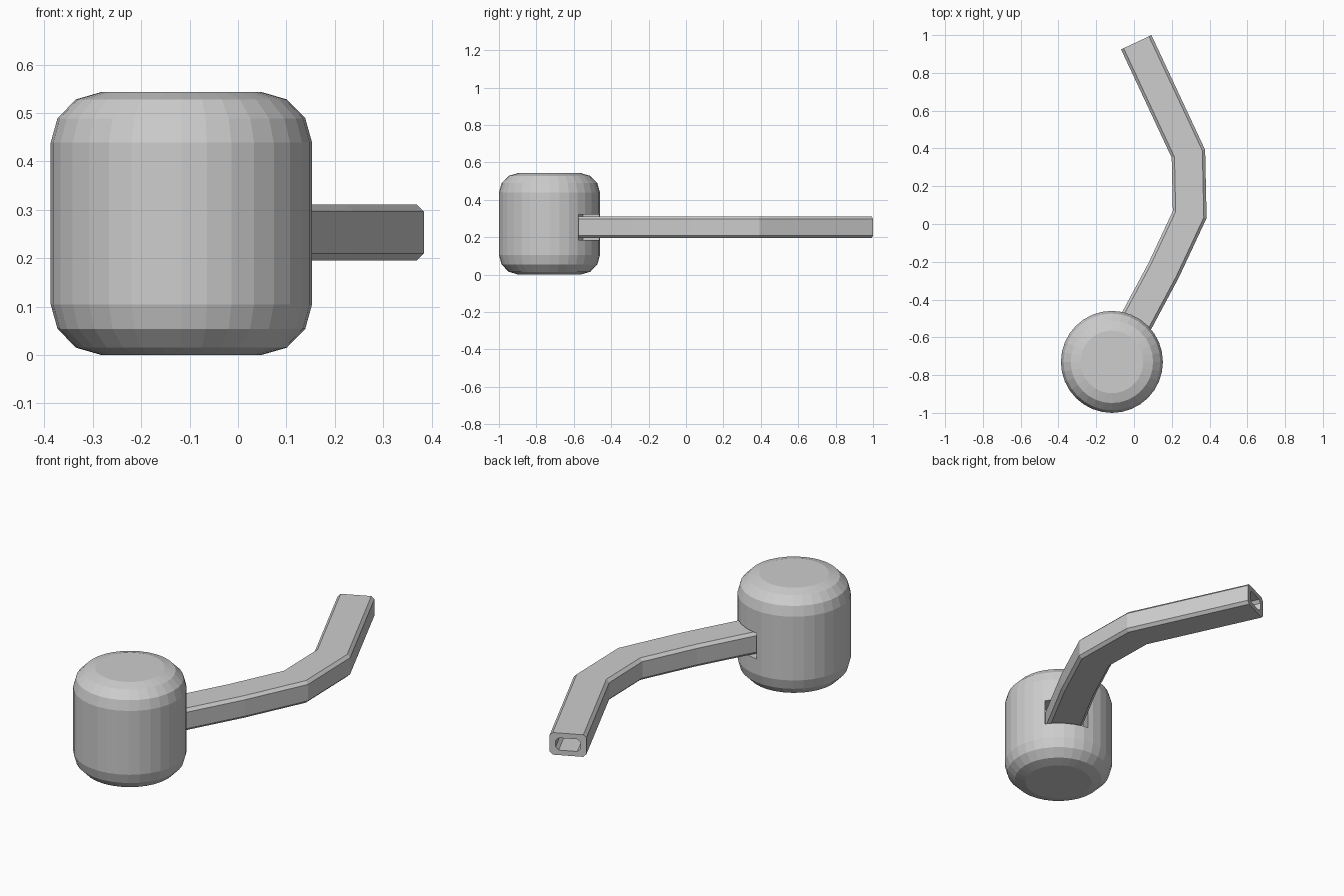
import bpy, bmesh, math
from mathutils import Vector

default = bpy.data.objects.get("Cube")
if default:
    bpy.data.objects.remove(default, do_unlink=True)

grey = bpy.data.materials.new("light_grey")
grey.use_nodes = True
colour = (0.61, 0.61, 0.61, 1)
grey.diffuse_color = colour
grey.node_tree.nodes["Principled BSDF"].inputs["Base Color"].default_value = colour


def finish(name, bm):
    bmesh.ops.recalc_face_normals(bm, faces=bm.faces)
    mesh = bpy.data.meshes.new(name)
    bm.to_mesh(mesh)
    bm.free()
    mesh.materials.append(grey)
    obj = bpy.data.objects.new(name, mesh)
    bpy.context.collection.objects.link(obj)
    return obj


def bridge(bm, a, b):
    n = len(a)
    for i in range(n):
        bm.faces.new((a[i], a[(i + 1) % n], b[(i + 1) % n], b[i]))


# Drum: a faceted cylinder with rounded rims
HEIGHT, SIDES = 0.543, 32
CENTRE = Vector((-0.117, -0.73, 0))
rim = [(0.166, 0.0), (0.218, 0.015), (0.256, 0.054), (0.27, 0.104)]
profile = rim + [(r, HEIGHT - z) for r, z in reversed(rim)]
bm = bmesh.new()
rings = []
for r, z in profile:
    angles = [math.tau * i / SIDES for i in range(SIDES)]
    rings.append([bm.verts.new(CENTRE + Vector((r * math.cos(a), r * math.sin(a), z)))
                  for a in angles])
for low, high in zip(rings, rings[1:]):
    bridge(bm, low, high)
bm.faces.new(rings[0])
bm.faces.new(rings[-1])
drum = finish("drum", bm)

# Rectangular socket cut into the drum where the arm enters
heading = Vector((0.47, 0.88, 0)).normalized()
side = Vector((heading.y, -heading.x, 0))
bm = bmesh.new()
bmesh.ops.create_cube(bm, size=1)
for v in bm.verts:
    x, y, z = v.co
    v.co = CENTRE + side * (0.011 + 0.218 * x) + heading * (0.27 + 0.24 * y)
    v.co.z = 0.253 + 0.135 * z
cutter = finish("socket_cutter", bm)
cutter.hide_render = True
cut = drum.modifiers.new("socket", 'BOOLEAN')
cut.operation = 'DIFFERENCE'
cut.solver = 'EXACT'
cut.object = cutter
bpy.context.view_layer.objects.active = drum
bpy.ops.object.modifier_apply(modifier=cut.name)
bpy.data.objects.remove(cutter, do_unlink=True)


# Arm: a bent hollow bar with chamfered edges, mitred at each bend
def section(half_w, half_h, c):
    quarter = [(half_w, half_h - c), (half_w - c, half_h)]
    top = quarter + [(-u, v) for u, v in reversed(quarter)]
    return top + [(-u, -v) for u, v in top]


path = [Vector(p) for p in ((-0.025, -0.585), (0.158, -0.243), (0.295, 0.05),
                            (0.288, 0.372), (0.012, 0.962))]
outer = section(0.089, 0.058, 0.015)
inner = section(0.06, 0.032, 0.015)
bm = bmesh.new()
shells = []
for shape in (outer, inner):
    loops = []
    for i, p in enumerate(path):
        before = (p - path[max(i - 1, 0)]).normalized()
        after = (path[min(i + 1, len(path) - 1)] - p).normalized()
        along = (before + after).normalized()
        across = Vector((along.y, -along.x))
        stretch = 1 / max(along.dot(before), along.dot(after))
        loops.append([bm.verts.new((p.x + across.x * u * stretch,
                                    p.y + across.y * u * stretch, 0.253 + v))
                      for u, v in shape])
    for a, b in zip(loops, loops[1:]):
        bridge(bm, a, b)
    shells.append(loops)
for end in (0, -1):
    bridge(bm, shells[0][end], shells[1][end])
finish("bent_hollow_arm", bm)
